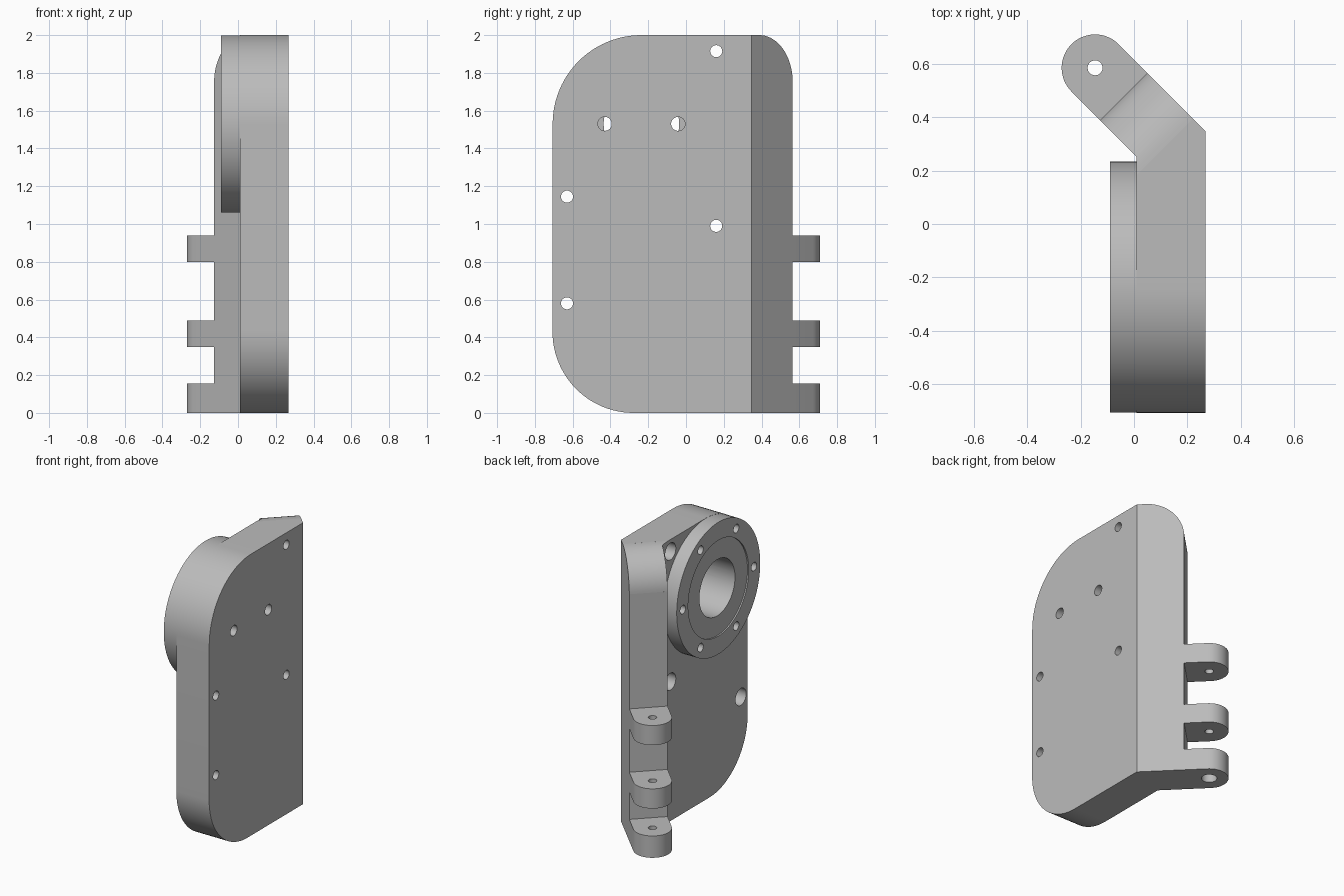
import bpy, bmesh
from math import sin, cos, pi, radians, sqrt
from mathutils import Matrix, Vector

if "Cube" in bpy.data.objects:
    bpy.data.objects.remove(bpy.data.objects["Cube"])

metal = bpy.data.materials.new("grey_metal")
metal.use_nodes = True
metal.diffuse_color = (0.5, 0.5, 0.5, 1)
metal.node_tree.nodes["Principled BSDF"].inputs["Base Color"].default_value = (0.5, 0.5, 0.5, 1)

# Working planes: plan (xy), side (yz, depth along x), wing (along the 45 degree wing)
S = sqrt(0.5)
def frame(a, b):
    a, b = Vector(a), Vector(b)
    return Matrix((a, b, a.cross(b))).transposed().to_4x4()
PLAN = Matrix.Identity(4)
SIDE = frame((0, 1, 0), (0, 0, 1))
WING = frame((-S, S, 0), (0, 0, 1))

def arc(cx, cy, r, start, end, n=24):
    steps = [radians(start + (end - start) * i / n) for i in range(n + 1)]
    return [(cx + r * cos(t), cy + r * sin(t)) for t in steps]

def prism(name, points, low, high, plane):
    """Extrude a closed outline between two depths of a working plane."""
    bm = bmesh.new()
    face = bm.faces.new([bm.verts.new((x, y, low)) for x, y in points])
    top = bmesh.ops.extrude_face_region(bm, geom=[face])["geom"]
    bmesh.ops.translate(bm, vec=(0, 0, high - low),
                        verts=[v for v in top if isinstance(v, bmesh.types.BMVert)])
    bmesh.ops.recalc_face_normals(bm, faces=bm.faces)
    bm.transform(plane)
    mesh = bpy.data.meshes.new(name)
    bm.to_mesh(mesh)
    bm.free()
    mesh.materials.append(metal)
    obj = bpy.data.objects.new(name, mesh)
    bpy.context.collection.objects.link(obj)
    return obj

def disc(name, cx, cy, r, low, high, plane, n=48):
    return prism(name, arc(cx, cy, r, 0, 360, n)[:-1], low, high, plane)

def combine(obj, tool, operation="DIFFERENCE"):
    mod = obj.modifiers.new("combine", "BOOLEAN")
    mod.operation, mod.object, mod.solver = operation, tool, "EXACT"
    deps = bpy.context.evaluated_depsgraph_get()
    mesh = bpy.data.meshes.new_from_object(obj.evaluated_get(deps))
    obj.modifiers.clear()
    obj.data = mesh
    bpy.data.objects.remove(tool)

def finish(obj):
    bpy.ops.object.select_all(action="DESELECT")
    obj.select_set(True)
    bpy.context.view_layer.objects.active = obj
    bpy.ops.object.shade_smooth_by_angle(angle=radians(30))

INNER, OUTER, FRONT = 0.01, 0.268, -0.707
END = 0.364               # end of the wing, measured along it
MID, HALF = 0.31, 0.125   # centre and half thickness of the wing
RING_Y, RING_Z, RING_R = -0.236, 1.53, 0.47

def wing_xy(u, v):
    return (S * (v - u), S * (v + u))

# Bent plate: plan outline trimmed by the rounded side outline
body = prism("bent_plate", [
    (INNER, -1), (OUTER, -1), (OUTER, (MID + HALF) / S - OUTER),
    wing_xy(END, MID + HALF), wing_xy(END, MID - HALF),
    (INNER, (MID - HALF) / S - INNER)], -0.1, 2.1, PLAN)
outline = arc(RING_Y, RING_Z, RING_R, 90, 180)
outline += arc(FRONT + 0.43, 0.43, 0.43, 180, 270)
outline += [(1, 0), (1, 2)]
combine(body, prism("outline", outline, -1, 1, SIDE), "INTERSECT")

# Rounded top corner of the wing
corner = arc(END - 0.25, 1.75, 0.25, 1, 88) + [(END - 0.25, 2.1), (0.5, 2.1), (0.5, 1.75)]
combine(body, prism("corner", corner, -0.3, 0.8, WING))

# Round mounting flange with shallow recess and central bore
combine(body, disc("flange", RING_Y, RING_Z, 0.469, -0.09, 0.05, SIDE, 96), "UNION")
combine(body, disc("recess", RING_Y, RING_Z, 0.34, -0.2, -0.08, SIDE, 96))
combine(body, disc("bore", RING_Y, RING_Z, 0.2, -0.2, 0.2, SIDE, 64))
for i in range(6):
    t = i * pi / 3
    combine(body, disc("flange_hole", RING_Y + 0.4 * cos(t), RING_Z + 0.4 * sin(t),
                       0.03, -0.2, 0.0, SIDE, 24))

# Pair of holes at the rim of the bore
for y in (-0.43, -0.042):
    combine(body, disc("rim_hole", y, RING_Z, 0.037, 0.15, 0.4, SIDE, 24))

# Counterbored screw holes
for y, z in ((0.16, 1.915), (0.16, 0.99), (-0.63, 1.145), (-0.63, 0.58)):
    combine(body, disc("screw_hole", y, z, 0.032, -0.05, 0.4, SIDE, 24))
    combine(body, disc("counterbore", y, z, 0.06, -0.05, 0.11, SIDE, 32))
finish(body)

# Hinge knuckles with a shared pin hole
PIN = 0.516
px, py = wing_xy(PIN, MID)
for name, low, high in (("lower", 0, 0.155), ("middle", 0.35, 0.49), ("upper", 0.8, 0.94)):
    shape = [wing_xy(END - 0.002, MID - HALF), wing_xy(END - 0.002, MID + HALF)]
    shape += arc(px, py, HALF, 45, 225, 32)
    knuckle = prism(name + "_hinge_knuckle", shape, low, high, PLAN)
    combine(knuckle, disc("pin_hole", px, py, 0.028, -0.1, 1.2, PLAN, 24))
    if low == 0:
        combine(knuckle, disc("pin_head", px, py, 0.05, -0.1, 0.07, PLAN, 32))
    finish(knuckle)
